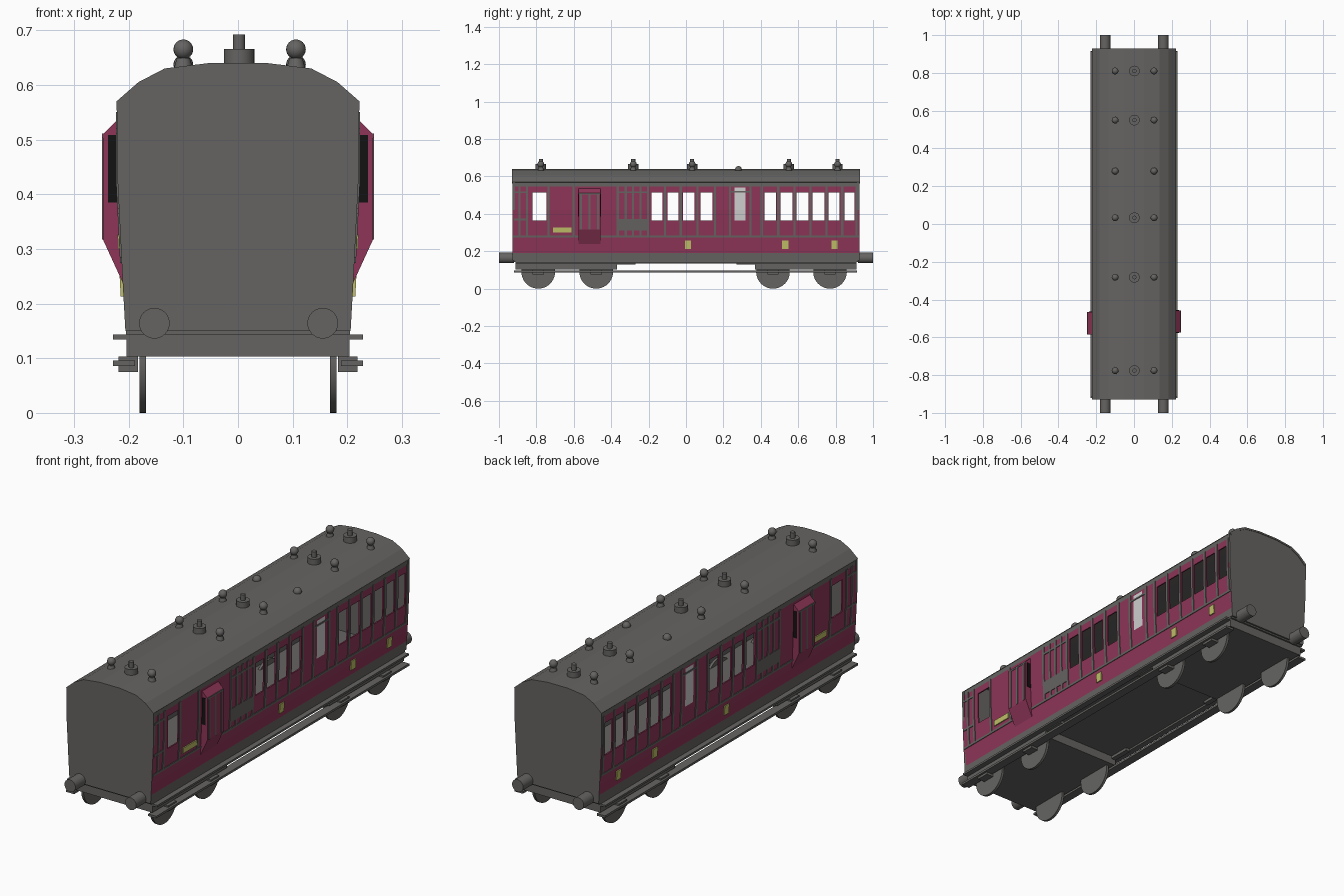
import bpy, bmesh, math
from mathutils import Matrix

if "Cube" in bpy.data.objects:
    bpy.data.objects.remove(bpy.data.objects["Cube"])


def material(name, rgb):
    m = bpy.data.materials.new(name)
    m.diffuse_color = (*rgb, 1)
    m.use_nodes = True
    m.node_tree.nodes["Principled BSDF"].inputs["Base Color"].default_value = m.diffuse_color
    return m


GREY = material("dark grey", (0.13, 0.127, 0.122))
MAROON = material("maroon", (0.27, 0.036, 0.095))
YELLOW = material("yellow", (0.52, 0.52, 0.14))
BLACK = material("black", (0.006, 0.006, 0.006))
PALE = material("frosted glass", (0.62, 0.62, 0.62))


def finish(name, bm, mats, smooth=False, recalc=True):
    if recalc:
        bmesh.ops.recalc_face_normals(bm, faces=bm.faces)
    me = bpy.data.meshes.new(name)
    bm.to_mesh(me)
    bm.free()
    for m in mats:
        me.materials.append(m)
    ob = bpy.data.objects.new(name, me)
    bpy.context.collection.objects.link(ob)
    if smooth:
        bpy.ops.object.select_all(action='DESELECT')
        ob.select_set(True)
        bpy.context.view_layer.objects.active = ob
        bpy.ops.object.shade_smooth_by_angle(angle=math.radians(40))
    return ob


def prism(bm, pts, y0, y1):
    """Extrude an x-z outline along y."""
    a = [bm.verts.new((x, y0, z)) for x, z in pts]
    b = [bm.verts.new((x, y1, z)) for x, z in pts]
    bm.faces.new(a)
    bm.faces.new(b[::-1])
    for i in range(len(pts)):
        j = (i + 1) % len(pts)
        bm.faces.new((a[i], b[i], b[j], a[j]))


def box(bm, x0, x1, y0, y1, z0, z1):
    prism(bm, [(x0, z0), (x1, z0), (x1, z1), (x0, z1)], y0, y1)


def cylinder(bm, loc, r1, r2, depth, axis='Z', seg=24):
    rot = {'Z': Matrix(), 'Y': Matrix.Rotation(math.pi / 2, 4, 'X'),
           'X': Matrix.Rotation(math.pi / 2, 4, 'Y')}[axis]
    bmesh.ops.create_cone(bm, cap_ends=True, segments=seg, radius1=r1, radius2=r2,
                          depth=depth, matrix=Matrix.Translation(loc) @ rot)


# Body side profile (half width at a height) and roof arc
SIDE = [(0.206, 0.15), (0.211, 0.24), (0.220, 0.42), (0.220, 0.57)]
ROOF = [(0.222, 0.57), (0.182, 0.605), (0.134, 0.63), (0.052, 0.64)]


def half_width(z):
    for (x0, z0), (x1, z1) in zip(SIDE, SIDE[1:]):
        if z <= z1:
            return x0 + (x1 - x0) * (z - z0) / (z1 - z0)
    return SIDE[-1][0]


def slabs(name, rects, out, mat):
    """Thin plates lying on both body sides; rects are (y0, y1, z0, z1)."""
    bm = bmesh.new()
    for y0, y1, z0, z1 in rects:
        zs = [z0] + [z for _, z in SIDE if z0 < z < z1] + [z1]
        pts = [(half_width(z) + out, z) for z in zs]
        pts += [(half_width(z) - 0.002, z) for z in reversed(zs)]
        for s in (-1, 1):
            prism(bm, [(s * x, z) for x, z in pts], y0, y1)
    return finish(name, bm, [mat])


# Side walls: a grid with window openings left out
L = 0.925
WIN = [(-0.82, -0.745), (-0.185, -0.125), (-0.10, -0.04), (-0.015, 0.045), (0.078, 0.142),
       (0.42, 0.482), (0.505, 0.57), (0.59, 0.655), (0.677, 0.74), (0.762, 0.822), (0.848, 0.90)]
DOOR = (0.26, 0.318)
ys = sorted({-L, L, *DOOR, *[y for w in WIN for y in w]})
zs = [0.15, 0.19, 0.24, 0.365, 0.42, 0.515, 0.522, 0.54, 0.547, 0.57]
bm = bmesh.new()
grid = {}


def vert(y, z):
    if (y, z) not in grid:
        grid[y, z] = bm.verts.new((half_width(z), y, z))
    return grid[y, z]


for y0, y1 in zip(ys, ys[1:]):
    for z0, z1 in zip(zs, zs[1:]):
        in_row = 0.365 <= z0 < 0.515
        if in_row and (y0, y1) in WIN:
            continue
        f = bm.faces.new((vert(y0, z0), vert(y1, z0), vert(y1, z1), vert(y0, z1)))
        if z0 < 0.19 or z0 >= 0.547:
            f.material_index = 2
        elif (y0, y1) == DOOR and (in_row or z0 == 0.522):
            f.material_index = 1
wall = finish("side_walls", bm, [MAROON, PALE, GREY], recalc=False)
wall.modifiers.new("Mirror", 'MIRROR')
sol = wall.modifiers.new("Thickness", 'SOLIDIFY')
sol.thickness = 0.006
sol.offset = -1
sol.material_offset = 2        # grey lining inside
sol.material_offset_rim = 0

# Roof shell
bm = bmesh.new()
arc = ROOF + [(-x, z) for x, z in reversed(ROOF)]
prism(bm, arc + [(x * 0.96, z - 0.008) for x, z in reversed(arc)], -0.93, 0.93)
finish("roof", bm, [GREY])

# End walls and floor
bm = bmesh.new()
outline = SIDE[:-1] + ROOF
outline = outline + [(-x, z) for x, z in reversed(outline)]
for s in (-1, 1):
    prism(bm, outline, s * 0.915, s * 0.928)
finish("end_walls", bm, [GREY])
bm = bmesh.new()
box(bm, -0.205, 0.205, -0.92, 0.92, 0.143, 0.155)
finish("floor", bm, [GREY])

# Beading strips on the sides
bars = [-0.89, -0.85, -0.735, -0.6, -0.365, -0.322, -0.283, -0.243, -0.203, -0.112, -0.028,
        0.061, 0.155, 0.235, 0.345, 0.405, 0.493, 0.58, 0.666, 0.751, 0.835, 0.912]
beads = [(y - 0.006, y + 0.006, 0.28, 0.55) for y in bars]
beads += [(-L, L, 0.274, 0.284), (-0.92, -0.85, 0.365, 0.375), (-0.92, -0.85, 0.51, 0.52),
          (-0.37, -0.2, 0.51, 0.52), (-0.37, -0.2, 0.31, 0.373), (0.235, 0.345, 0.514, 0.522)]
slabs("beading", beads, 0.003, GREY)

# Yellow plates
slabs("yellow_plates", [(-0.71, -0.612, 0.30, 0.326), (-0.005, 0.028, 0.213, 0.256),
                        (0.513, 0.548, 0.213, 0.256), (0.778, 0.81, 0.213, 0.256)], 0.005, YELLOW)

# Lookout bays with black end windows and beading
bay, glass, trim = bmesh.new(), bmesh.new(), bmesh.new()
for s, y0, y1 in ((1, -0.575, -0.457), (-1, -0.584, -0.466)):
    prism(bay, [(s * x, z) for x, z in
                ((0.21, 0.538), (0.222, 0.535), (0.247, 0.51), (0.247, 0.317), (0.208, 0.232))], y0, y1)
    for a, b in ((y0 - 0.002, y0 + 0.002), (y1 - 0.002, y1 + 0.002)):
        box(glass, s * 0.218, s * 0.238, a, b, 0.385, 0.508)
    for y in (y0 + 0.014, (y0 + y1) / 2, y1 - 0.014):
        box(trim, s * 0.245, s * 0.2485, y - 0.005, y + 0.005, 0.317, 0.508)
    box(trim, s * 0.245, s * 0.2485, y0, y1, 0.503, 0.511)
finish("lookout_bays", bay, [MAROON])
finish("lookout_windows", glass, [BLACK])
finish("lookout_beading", trim, [GREY])

# Bogie frames, under-floor blocks, running boards and axle boxes
WHEEL_Y = (-0.79, -0.48, 0.465, 0.77)
bm = bmesh.new()
for s in (-1, 1):
    box(bm, -0.204, 0.204, s * 0.37, s * 0.912, 0.103, 0.148)
    for t in (-1, 1):
        box(bm, t * 0.18, t * 0.204, s * 0.27, s * 0.37, 0.13, 0.148)
finish("bogie_frames", bm, [GREY])
bm = bmesh.new()
for s in (-1, 1):
    box(bm, s * 0.2, s * 0.229, -0.912, 0.912, 0.134, 0.143)
    box(bm, s * 0.188, s * 0.229, -0.92, 0.915, 0.086, 0.096)
finish("running_boards", bm, [GREY])
bm = bmesh.new()
for s in (-1, 1):
    for y in WHEEL_Y:
        box(bm, s * 0.183, s * 0.219, y - 0.03, y + 0.03, 0.075, 0.103)
finish("axle_boxes", bm, [GREY])

# Wheels
bm = bmesh.new()
for s in (-1, 1):
    for y in WHEEL_Y:
        cylinder(bm, (s * 0.174, y, 0.09), 0.09, 0.09, 0.012, 'X', 40)
finish("wheels", bm, [GREY], True)

# Buffers
bm = bmesh.new()
for sx in (-0.153, 0.155):
    for sy in (-1, 1):
        cylinder(bm, (sx, sy * 0.96, 0.164), 0.028, 0.028, 0.08, 'Y', 32)
finish("buffers", bm, [GREY], True)

# Roof vents: stepped ones down the middle, ball ones on either side
VENT_Y = (0.81, 0.55, 0.033, -0.282, -0.776)
bm = bmesh.new()
for y in VENT_Y:
    cylinder(bm, (0.002, y, 0.649), 0.028, 0.028, 0.034)
    cylinder(bm, (0.002, y, 0.678), 0.011, 0.011, 0.028)
finish("centre_vents", bm, [GREY], True)
bm = bmesh.new()
for x in (-0.1, 0.106):
    for y in VENT_Y:
        cylinder(bm, (x, y, 0.638), 0.018, 0.012, 0.022)
        cylinder(bm, (x, y, 0.65), 0.008, 0.008, 0.02)
        bmesh.ops.create_uvsphere(bm, u_segments=20, v_segments=12, radius=0.018,
                                  matrix=Matrix.Translation((x, y, 0.665)))
    bmesh.ops.create_uvsphere(bm, u_segments=20, v_segments=12, radius=0.018,
                              matrix=Matrix.Translation((x, 0.28, 0.637)))
finish("ball_vents", bm, [GREY], True)
